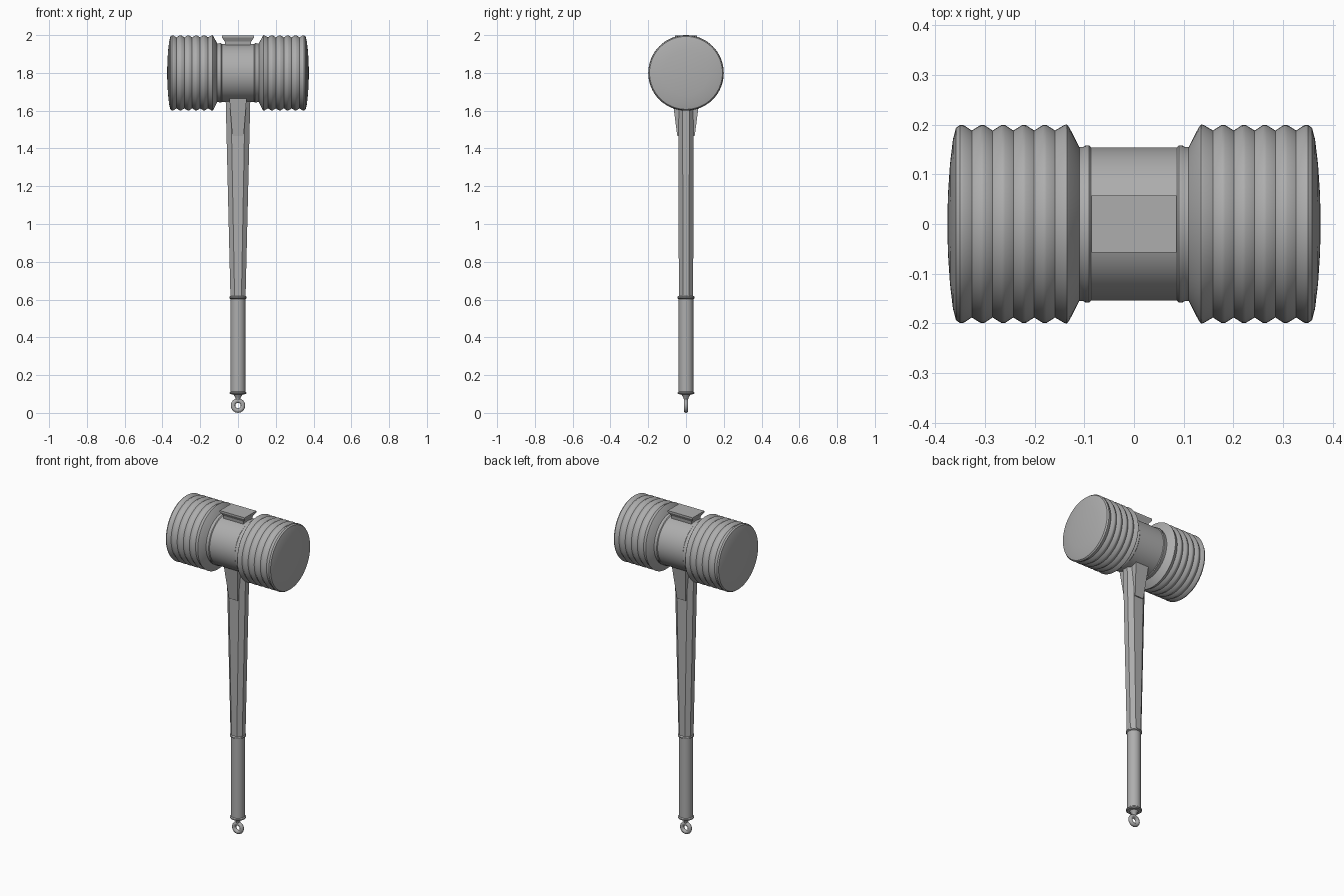
import bpy, bmesh, math
from mathutils import Matrix

cube = bpy.data.objects.get("Cube")
if cube:
    bpy.data.objects.remove(cube)

grey = bpy.data.materials.new("plain grey")
grey.use_nodes = True
color = (0.42, 0.42, 0.42, 1)
grey.diffuse_color = color
grey.node_tree.nodes["Principled BSDF"].inputs["Base Color"].default_value = color


def finish(name, bm, angle=30):
    bmesh.ops.recalc_face_normals(bm, faces=bm.faces)
    mesh = bpy.data.meshes.new(name)
    bm.to_mesh(mesh)
    bm.free()
    mesh.materials.append(grey)
    ob = bpy.data.objects.new(name, mesh)
    bpy.context.collection.objects.link(ob)
    bpy.ops.object.select_all(action="DESELECT")
    ob.select_set(True)
    bpy.context.view_layer.objects.active = ob
    if angle:
        bpy.ops.object.shade_smooth_by_angle(angle=math.radians(angle))
    return ob


def loft(name, loops, angle=30, matrix=Matrix()):
    """Skin a stack of equal-length point loops and cap both ends."""
    bm = bmesh.new()
    rings = [[bm.verts.new(matrix @ Matrix.Translation(p).translation) for p in loop]
             for loop in loops]
    n = len(rings[0])
    for a, b in zip(rings, rings[1:]):
        for i in range(n):
            j = (i + 1) % n
            bm.faces.new((a[i], a[j], b[j], b[i]))
    bm.faces.new(rings[0])
    bm.faces.new(rings[-1])
    return finish(name, bm, angle)


def circle(r, z, n):
    return [(r * math.cos(math.tau * i / n), r * math.sin(math.tau * i / n), z)
            for i in range(n)]


def rect(x, y0, y1, z):
    return [(-x, y0, z), (x, y0, z), (x, y1, z), (-x, y1, z)]


def turned(name, profile, n=32, angle=30, matrix=Matrix()):
    return loft(name, [circle(r, z, n) for r, z in profile], angle, matrix)


# Head: barrel with two ribbed ends, turned about the x axis
half = [(0.154, 0.086), (0.158, 0.090), (0.158, 0.097), (0.155, 0.102), (0.155, 0.110),
        (0.194, 0.130), (0.200, 0.135), (0.199, 0.140)]
step = 0.0418
for k in range(5):
    x = 0.138 + k * step
    half += [(0.188, x + step / 2), (0.199, x + step - 0.004), (0.199, x + step + 0.003)]
half += [(0.193, 0.358), (0.170, 0.364), (0.120, 0.370), (0.060, 0.374), (0.015, 0.375)]
profile = [(r, -x) for r, x in reversed(half)] + half
turned("head", profile, 64, 35,
       Matrix.Translation((0, 0, 1.8)) @ Matrix.Rotation(math.pi / 2, 4, "Y"))

# Flared plate on top of the head
loft("top_plate", [rect(0.066, -0.042, 0.042, 1.94), rect(0.070, -0.045, 0.045, 1.965),
                   rect(0.085, -0.057, 0.057, 1.987), rect(0.085, -0.057, 0.057, 1.997)], 0)

# Round grip with end collar and upper ring
turned("grip", [(0.020, 0.098), (0.040, 0.099), (0.045, 0.103), (0.045, 0.108),
                (0.039, 0.113), (0.039, 0.603), (0.046, 0.607), (0.046, 0.614),
                (0.038, 0.620)])


# Tapered shaft with chamfered corners
def octagon(x, y, cx, cy, z):
    return [(x, -y + cy, z), (x, y - cy, z), (x - cx, y, z), (-x + cx, y, z),
            (-x, y - cy, z), (-x, -y + cy, z), (-x + cx, -y, z), (x - cx, -y, z)]


loft("shaft", [octagon(0.040, 0.038, 0.022, 0.022, 0.612),
               octagon(0.066, 0.040, 0.028, 0.022, 1.69)], 0)

# Wedge braces on the front and back
for name, side in (("front_brace", -1), ("back_brace", 1)):
    loft(name, [rect(0.030, side * 0.03, side * 0.046, 1.465),
                rect(0.046, side * 0.03, side * 0.073, 1.67)], 0)

# Hanging loop and its neck
turned("loop_neck", [(0.010, 0.064), (0.012, 0.075), (0.016, 0.084), (0.026, 0.100)], 16)
bm = bmesh.new()
rings = []
for i in range(16):
    turn = Matrix.Translation((0, 0, 0.0385)) @ Matrix.Rotation(math.tau * i / 16, 4, "Y")
    rings.append([bm.verts.new(turn @ Matrix.Translation(
        (0.0265 + x, y, 0)).translation) for x, y, z in circle(0.012, 0, 10)])
for i, ring in enumerate(rings):
    nxt = rings[(i + 1) % 16]
    for j in range(10):
        k = (j + 1) % 10
        bm.faces.new((ring[j], ring[k], nxt[k], nxt[j]))
finish("hanging_loop", bm, 50)
